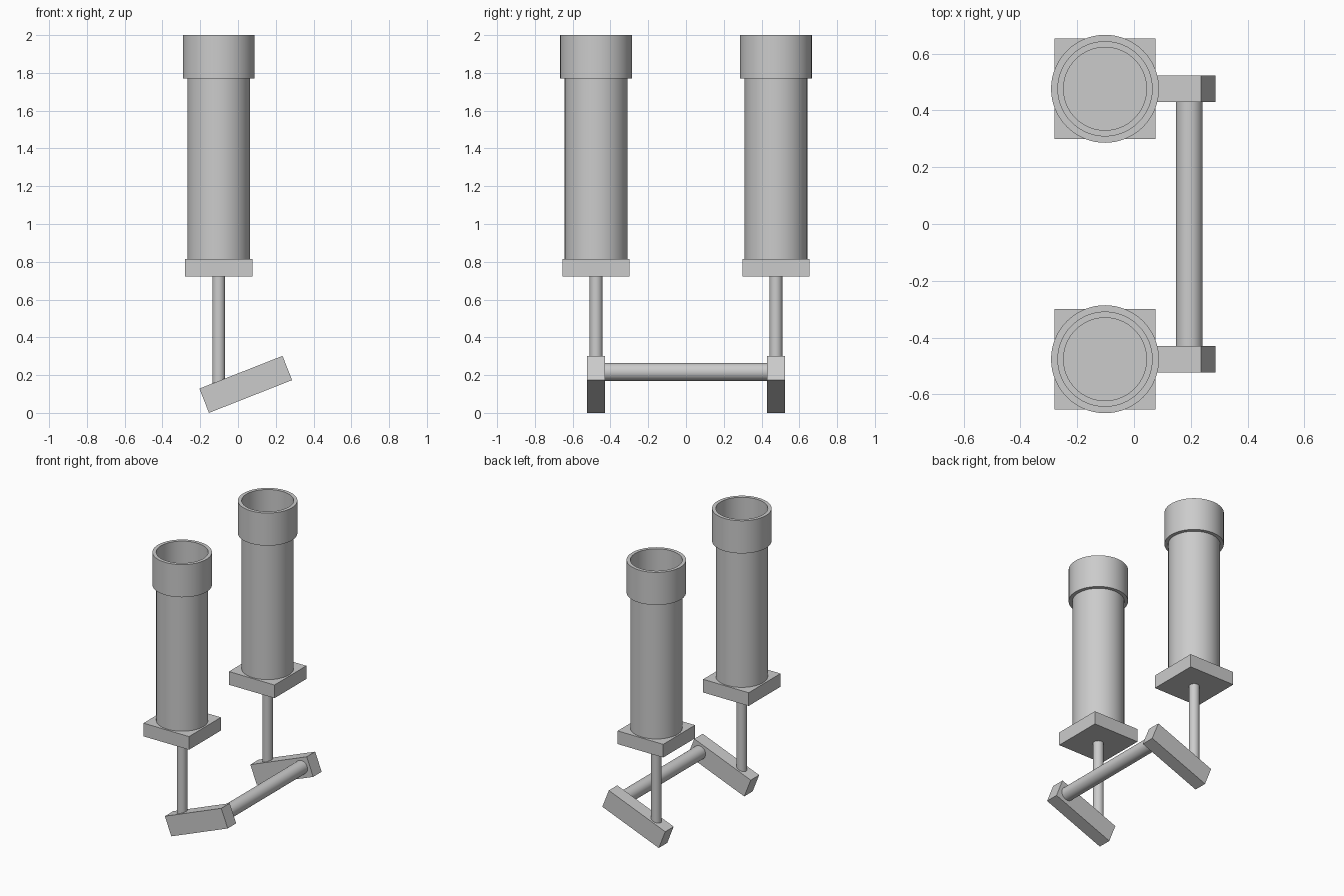
import bpy
import bmesh
from math import radians
from mathutils import Matrix

if "Cube" in bpy.data.objects:
    bpy.data.objects.remove(bpy.data.objects["Cube"], do_unlink=True)

grey = bpy.data.materials.new("plain grey")
grey.use_nodes = True
grey.diffuse_color = (0.6, 0.6, 0.6, 1)
grey.node_tree.nodes["Principled BSDF"].inputs["Base Color"].default_value = (0.6, 0.6, 0.6, 1)

SEGMENTS = 64
AXIS_X = -0.102
SPACING = 0.476


def finish(name, bm, location, smooth=False):
    bmesh.ops.recalc_face_normals(bm, faces=bm.faces)
    mesh = bpy.data.meshes.new(name)
    bm.to_mesh(mesh)
    bm.free()
    mesh.materials.append(grey)
    obj = bpy.data.objects.new(name, mesh)
    obj.location = location
    bpy.context.collection.objects.link(obj)
    if smooth:
        bpy.ops.object.select_all(action="DESELECT")
        obj.select_set(True)
        bpy.context.view_layer.objects.active = obj
        bpy.ops.object.shade_smooth_by_angle(angle=radians(35))
    return obj


def box(name, size, location, tilt=0):
    bm = bmesh.new()
    bmesh.ops.create_cube(bm, size=1)
    bmesh.ops.scale(bm, vec=size, verts=bm.verts)
    bmesh.ops.rotate(bm, matrix=Matrix.Rotation(tilt, 3, "Y"), verts=bm.verts)
    return finish(name, bm, location)


def rod(name, radius, length, location, turn=0):
    bm = bmesh.new()
    bmesh.ops.create_cone(bm, cap_ends=True, segments=SEGMENTS,
                          radius1=radius, radius2=radius, depth=length)
    bmesh.ops.rotate(bm, matrix=Matrix.Rotation(turn, 3, "X"), verts=bm.verts)
    return finish(name, bm, location, True)


def tube(name, outer, inner, bottom, top, x, y):
    # Spin a closed rectangular section around the vertical axis
    bm = bmesh.new()
    section = [(inner, bottom), (outer, bottom), (outer, top), (inner, top)]
    verts = [bm.verts.new((r, 0, z)) for r, z in section]
    edges = [bm.edges.new((verts[i], verts[(i + 1) % 4])) for i in range(4)]
    bmesh.ops.spin(bm, geom=verts + edges, axis=(0, 0, 1), cent=(0, 0, 0),
                   angle=radians(360), steps=SEGMENTS, use_merge=True)
    bmesh.ops.remove_doubles(bm, verts=bm.verts, dist=0.0001)
    return finish(name, bm, (x, y, 0), True)


# Two matching columns, each with a tilted arm below
for side, y in (("front", -SPACING), ("back", SPACING)):
    tube(side + "_tube", 0.166, 0.146, 0.81, 1.78, AXIS_X, y)
    tube(side + "_collar", 0.19, 0.166, 1.77, 2.0, AXIS_X, y)
    box(side + "_base_plate", (0.355, 0.355, 0.093), (AXIS_X, y, 0.768))
    rod(side + "_stem", 0.034, 0.58, (AXIS_X, y, 0.44))
    box(side + "_arm", (0.473, 0.094, 0.138), (0.041, y, 0.151), radians(-21.5))

# Crossbar joining the raised ends of the arms
rod("crossbar", 0.047, 2 * SPACING, (0.195, 0, 0.217), radians(90))
